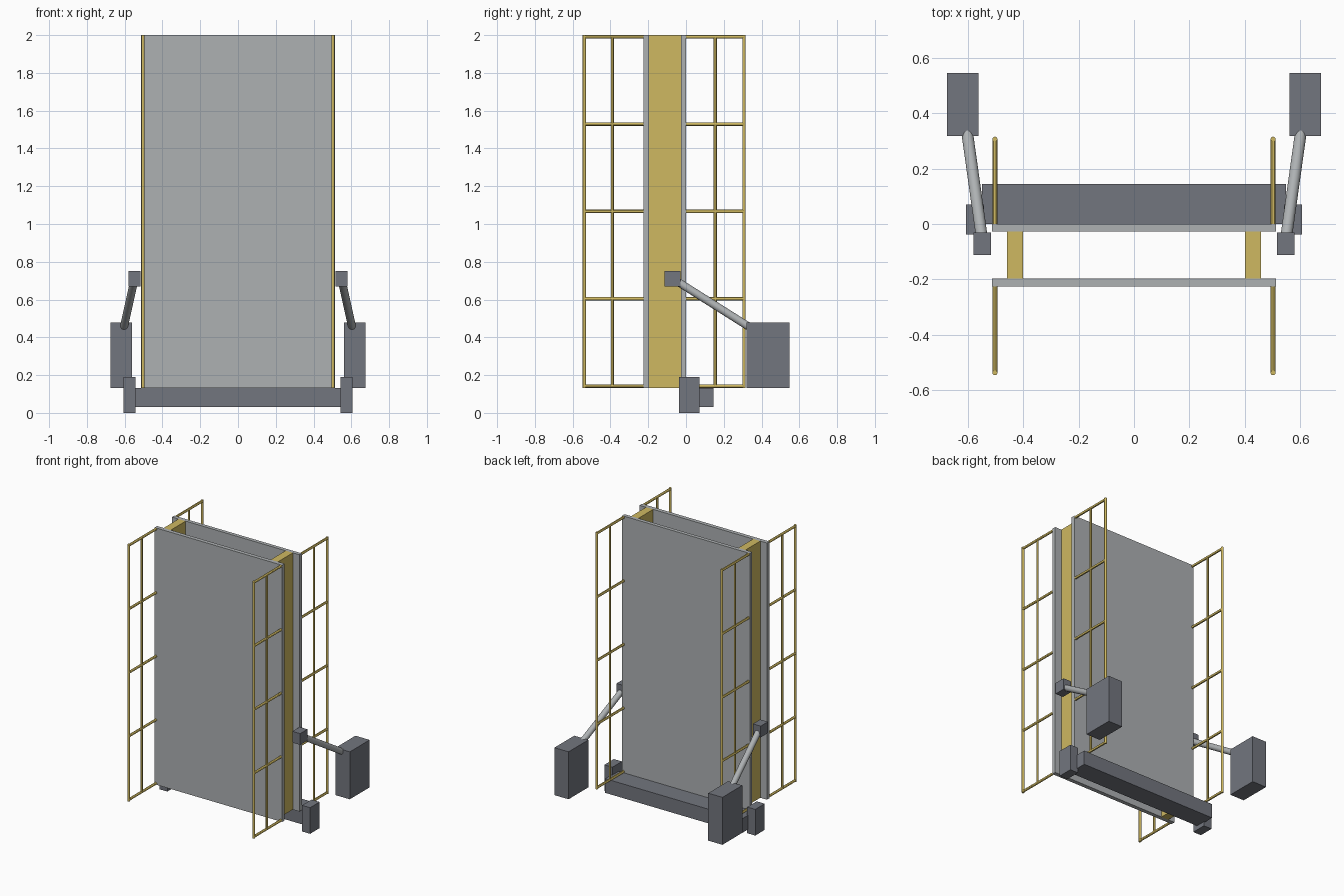
import bpy
from mathutils import Vector

if "Cube" in bpy.data.objects:
    bpy.data.objects.remove(bpy.data.objects["Cube"])


def material(name, rgb):
    m = bpy.data.materials.new(name)
    m.diffuse_color = (*rgb, 1)
    m.use_nodes = True
    m.node_tree.nodes["Principled BSDF"].inputs["Base Color"].default_value = m.diffuse_color
    return m


YELLOW = material("yellow_paint", (0.62, 0.48, 0.12))
DARK = material("dark_steel", (0.17, 0.18, 0.21))
LIGHT = material("light_steel", (0.42, 0.44, 0.45))


def box(name, x, y, z, mat):
    """Box from its (min, max) extents on each axis."""
    bpy.ops.mesh.primitive_cube_add(
        size=1, location=[(a + b) / 2 for a, b in (x, y, z)])
    o = bpy.context.object
    o.name = name
    o.scale = [b - a for a, b in (x, y, z)]
    bpy.ops.object.transform_apply(location=False, rotation=False, scale=True)
    o.data.materials.append(mat)
    return o


def tube(name, start, end, radius, sides, mat):
    """Cylinder between two points."""
    a, b = Vector(start), Vector(end)
    d = b - a
    bpy.ops.mesh.primitive_cylinder_add(
        vertices=sides, radius=radius, depth=d.length, location=(a + b) / 2,
        rotation=d.to_track_quat('Z', 'Y').to_euler())
    o = bpy.context.object
    o.name = name
    o.data.materials.append(mat)
    bpy.ops.object.shade_smooth_by_angle()
    return o


BOTTOM, TOP = 0.133, 2.0

# Front and back deck panels
box("front_panel", (-0.513, 0.513), (-0.226, -0.197), (BOTTOM, TOP), LIGHT)
box("back_panel", (-0.513, 0.513), (-0.027, 0.0), (BOTTOM, TOP), LIGHT)

# Hinge bar along the bottom
box("hinge_bar", (-0.55, 0.55), (0.0, 0.145), (0.03, BOTTOM), DARK)

R = 0.009
for s, side in ((-1, "left"), (1, "right")):
    def span(a, b):
        return tuple(sorted((s * a, s * b)))

    # Beam between the panels
    box(f"{side}_beam", span(0.402, 0.46), (-0.197, -0.027), (BOTTOM, TOP), YELLOW)

    # Hinge end block, ram bracket and ram housing
    box(f"{side}_hinge_block", span(0.542, 0.607), (-0.038, 0.071), (0, 0.19), DARK)
    box(f"{side}_ram_bracket", span(0.517, 0.58), (-0.113, -0.03), (0.668, 0.75), DARK)
    box(f"{side}_ram_housing", span(0.562, 0.676), (0.319, 0.547), (BOTTOM, 0.478), DARK)

    # Ram rod
    tube(f"{side}_ram_rod", (s * 0.55, -0.05, 0.698), (s * 0.604, 0.335, 0.455),
         0.021, 24, LIGHT)

    # Guard rails on both faces
    x = s * 0.503
    for end, inner, middle, outer in (("front", -0.22, -0.39, -0.538),
                                      ("back", -0.005, 0.155, 0.307)):
        name = f"{side}_{end}_rail"
        lo, hi = BOTTOM + R, TOP - R
        tube(name + "_outer", (x, outer, BOTTOM), (x, outer, TOP), R, 12, YELLOW)
        tube(name + "_middle", (x, middle, lo), (x, middle, hi), R * 0.9, 12, YELLOW)
        for i in range(5):
            z = lo + (hi - lo) * i / 4
            tube(f"{name}_post_{i + 1}", (x, inner, z), (x, outer, z), R, 12, YELLOW)
